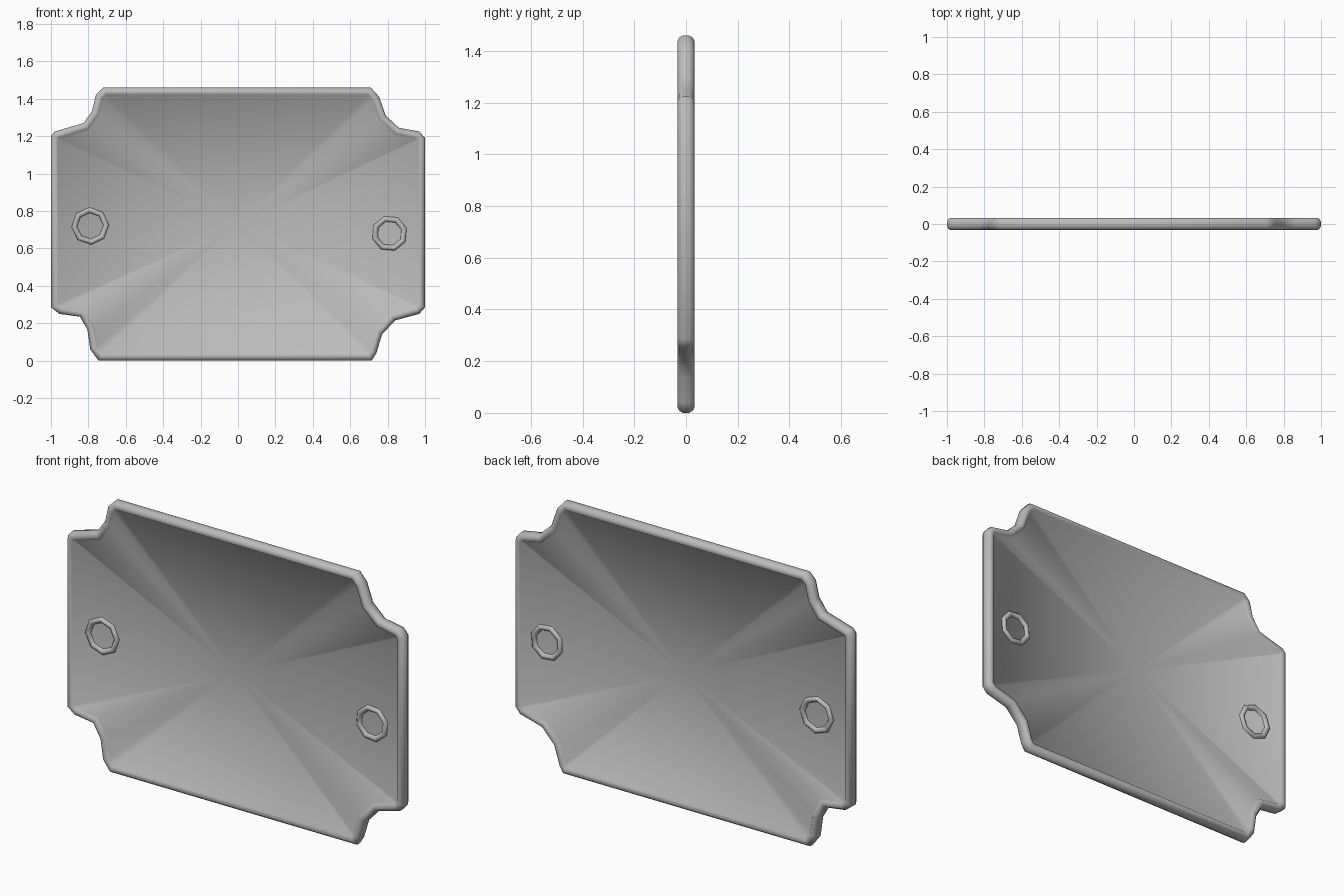
import bpy
import bmesh
import math
from mathutils import Vector

cube = bpy.data.objects.get("Cube")
if cube:
    bpy.data.objects.remove(cube, do_unlink=True)

grey = bpy.data.materials.new("plain grey")
grey.use_nodes = True
colour = (0.5, 0.5, 0.5, 1)
grey.diffuse_color = colour
grey.node_tree.nodes["Principled BSDF"].inputs["Base Color"].default_value = colour


def finish(bm, name):
    """Turn a bmesh into a smooth grey object."""
    bmesh.ops.recalc_face_normals(bm, faces=bm.faces)
    for face in bm.faces:
        face.smooth = True
    mesh = bpy.data.meshes.new(name)
    bm.to_mesh(mesh)
    bm.free()
    mesh.materials.append(grey)
    obj = bpy.data.objects.new(name, mesh)
    bpy.context.collection.objects.link(obj)
    return obj


def bridge(bm, first, second):
    """Join two closed rings of vertices with quads."""
    count = len(first)
    for i in range(count):
        j = (i + 1) % count
        bm.faces.new((first[i], first[j], second[j], second[i]))


def inset_loop(points, distance):
    """Offset a clockwise outline inward with mitred corners."""
    result = []
    for i, point in enumerate(points):
        before = (point - points[i - 1]).normalized()
        after = (points[(i + 1) % len(points)] - point).normalized()
        n1 = Vector((before.y, -before.x))
        n2 = Vector((after.y, -after.x))
        result.append(point + (n1 + n2) * distance / (1 + n1.dot(n2)))
    return result


# Plate outline, clockwise from the top left, with scooped corners
outline = [Vector(p) for p in (
    (-.72, 1.46), (.71, 1.46), (.755, 1.41), (.79, 1.31), (.86, 1.245),
    (.97, 1.225), (1, 1.19), (1, .285), (.97, .25), (.84, .215),
    (.77, .14), (.74, .04), (.715, 0), (-.745, 0), (-.79, .06),
    (-.805, .165), (-.845, .235), (-.955, .25), (-1, .285), (-1, 1.2),
    (-.98, 1.225), (-.825, 1.27), (-.78, 1.335), (-.76, 1.42))]

# Rim section as inset and half thickness, ending at the recessed panel
section = ((.045, .018), (.037, .028), (.022, .033), (.009, .027), (0, .012))

# Rimmed plate: rounded rim and a panel fanned from the centre on both sides
bm = bmesh.new()
steps = [(d, -h) for d, h in section] + [(d, h) for d, h in reversed(section)]
rings = [[bm.verts.new((p.x, y, p.y)) for p in inset_loop(outline, d)]
         for d, y in steps]
for first, second in zip(rings, rings[1:]):
    bridge(bm, first, second)
for ring in (rings[0], rings[-1]):
    hub = bm.verts.new((0, ring[0].co.y, .73))
    for i in range(len(ring)):
        bm.faces.new((ring[i - 1], ring[i], hub))
finish(bm, "rimmed_plate")


# Raised eight-sided rings around the screw positions, on both sides
def screw_ring(name, x, z, radius, turn):
    bm = bmesh.new()
    profile = ((-.03, -.018), (-.024, -.028), (-.01, -.033), (0, -.024),
               (0, .024), (-.01, .033), (-.024, .028), (-.03, .018))
    loops = []
    for offset, y in profile:
        r = radius + offset
        loops.append([bm.verts.new((x + r * math.cos(a), y, z + r * math.sin(a)))
                      for a in (turn + i * math.tau / 8 for i in range(8))])
    for i, loop in enumerate(loops):
        bridge(bm, loops[i - 1], loop)
    finish(bm, name)


screw_ring("right_screw_ring", -.79, .72, .1, .05)
screw_ring("left_screw_ring", .81, .68, .096, .3)
